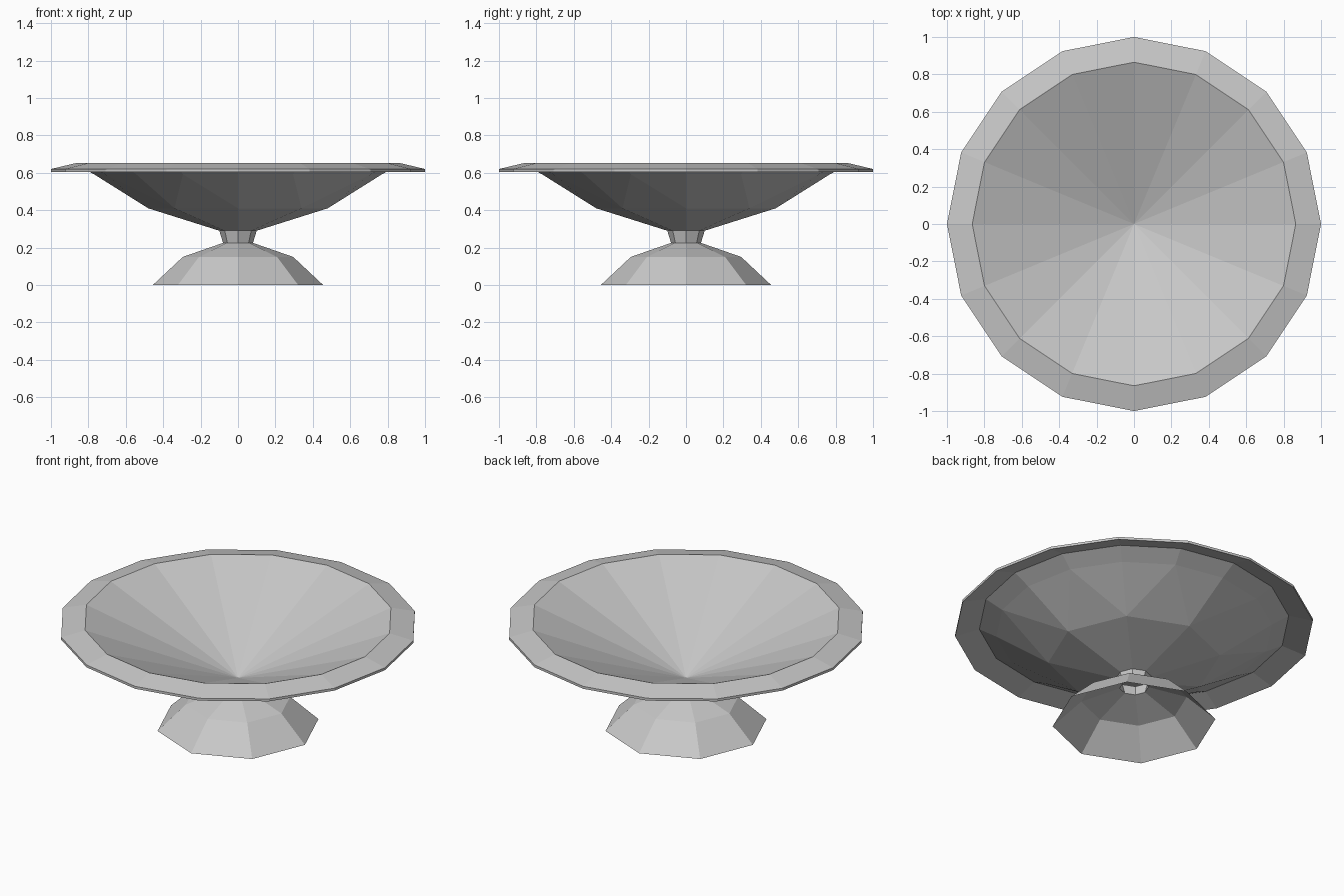
import bpy
import bmesh
from math import cos, sin, tau

cube = bpy.data.objects.get("Cube")
if cube:
    bpy.data.objects.remove(cube)

stone = bpy.data.materials.new("pale_grey_stone")
stone.use_nodes = True
colour = (0.58, 0.58, 0.58, 1)
stone.diffuse_color = colour
stone.node_tree.nodes["Principled BSDF"].inputs["Base Color"].default_value = colour


def ring(bm, radius, z, sides):
    """One horizontal ring of vertices, or a single point at zero radius."""
    if radius == 0:
        return [bm.verts.new((0, 0, z))]
    return [bm.verts.new((radius * cos(tau * i / sides), radius * sin(tau * i / sides), z))
            for i in range(sides)]


def bridge(bm, a, b):
    """Join two rings: equal, doubling, or closing to a point."""
    n = len(a)
    for i in range(n):
        j = (i + 1) % n
        if len(b) == 1:
            bm.faces.new((a[i], a[j], b[0]))
        elif len(b) == n:
            bm.faces.new((a[i], a[j], b[j], b[i]))
        else:
            mid = b[2 * i + 1]
            bm.faces.new((a[i], mid, b[2 * i]))
            bm.faces.new((a[i], a[j], mid))
            bm.faces.new((a[j], b[2 * j], mid))


def turned(name, profile):
    """Faceted turned part from (radius, height, sides) rings."""
    bm = bmesh.new()
    rings = [ring(bm, *p) for p in profile]
    for a, b in zip(rings, rings[1:]):
        bridge(bm, a, b)
    mesh = bpy.data.meshes.new(name)
    bm.to_mesh(mesh)
    bm.free()
    mesh.materials.append(stone)
    obj = bpy.data.objects.new(name, mesh)
    bpy.context.collection.objects.link(obj)
    return obj


# Hollow foot, open underneath
turned("foot", [(0.455, 0, 8), (0.295, 0.15, 8), (0.08, 0.225, 8)])

# Short flared stem
turned("stem", [(0.08, 0.225, 8), (0.1, 0.29, 8)])

# Bowl: outer skin, sloping rim and conical basin in one surface
turned("bowl", [
    (0.1, 0.29, 8), (0.48, 0.41, 8), (0.77, 0.592, 16), (0.865, 0.644, 16),
    (1, 0.605, 16), (1, 0.62, 16), (0.865, 0.652, 16), (0, 0.29, 16),
])
